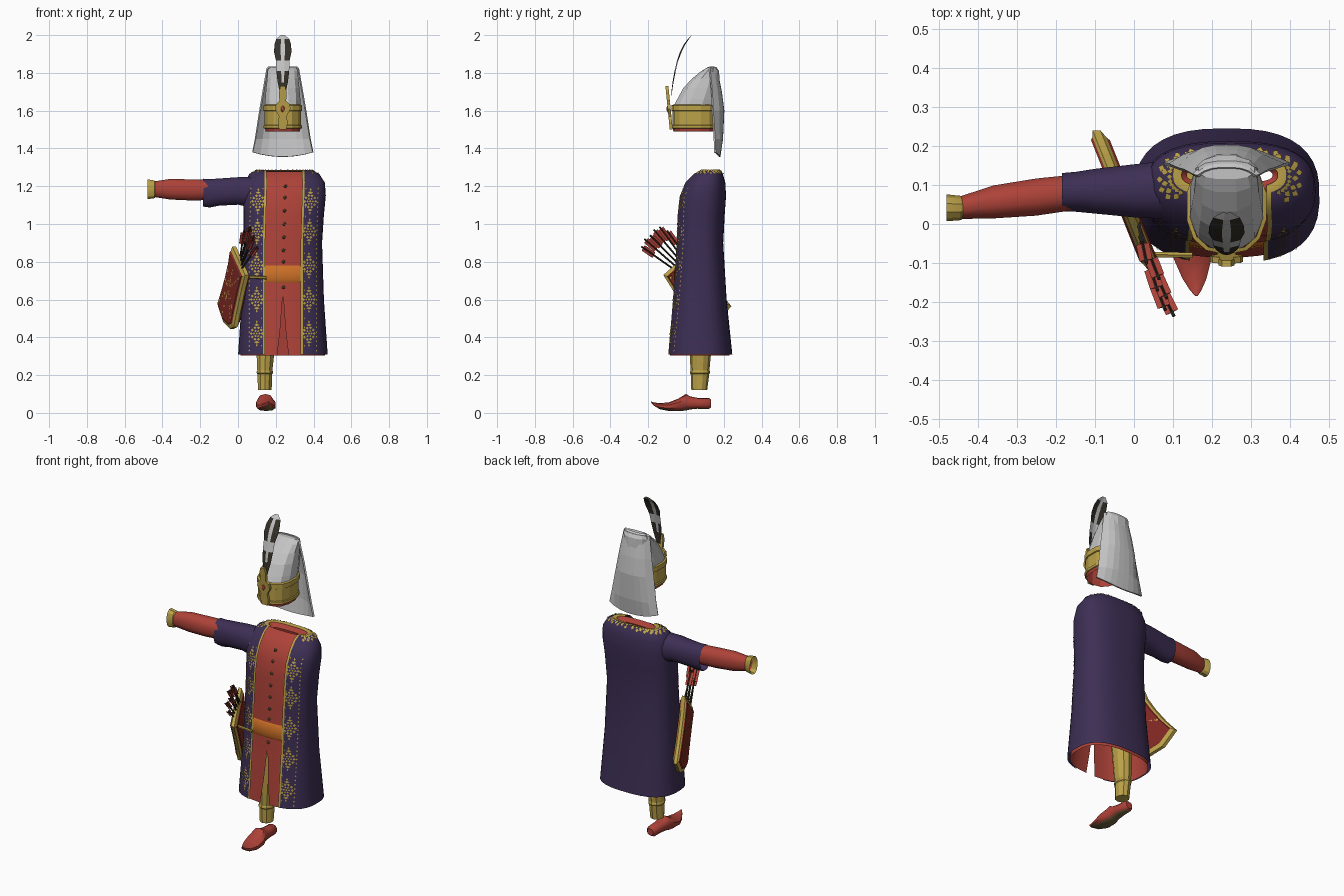
import bpy, bmesh, math, random
from mathutils import Vector, Matrix

random.seed(4)
cube = bpy.data.objects.get("Cube")
if cube:
    bpy.data.objects.remove(cube)


def material(name, *rgb):
    m = bpy.data.materials.new(name)
    m.use_nodes = True
    m.diffuse_color = (*rgb, 1)
    m.node_tree.nodes["Principled BSDF"].inputs["Base Color"].default_value = (*rgb, 1)
    return m


PURPLE = material("deep_purple", .047, .028, .09)
RED = material("brick_red", .42, .055, .04)
GOLD = material("gold", .5, .36, .065)
ORANGE = material("sash_orange", .6, .16, .02)
WHITE = material("felt_white", .55, .55, .55)
DARK = material("dark_brown", .035, .03, .022)
CRIMSON = material("quiver_crimson", .22, .022, .016)
SOLE = material("sole_brown", .16, .12, .05)


def finish(name, bm, mats, smooth=None, recalc=True):
    if recalc:
        bmesh.ops.recalc_face_normals(bm, faces=bm.faces)
    me = bpy.data.meshes.new(name)
    bm.to_mesh(me)
    bm.free()
    for m in mats:
        me.materials.append(m)
    ob = bpy.data.objects.new(name, me)
    bpy.context.scene.collection.objects.link(ob)
    if smooth:
        bpy.ops.object.select_all(action='DESELECT')
        ob.select_set(True)
        bpy.context.view_layer.objects.active = ob
        bpy.ops.object.shade_smooth_by_angle(angle=math.radians(smooth))
    return ob


def loft(name, rings, mats, closed=True, caps=False, rule=None, smooth=None):
    """Skin a list of point rings; rule(row, column) picks the material."""
    bm = bmesh.new()
    vs = [[bm.verts.new(p) for p in r] for r in rings]
    n = len(rings[0])
    for i in range(len(vs) - 1):
        for j in range(n if closed else n - 1):
            k = (j + 1) % n
            f = bm.faces.new((vs[i][j], vs[i][k], vs[i + 1][k], vs[i + 1][j]))
            f.material_index = rule(i, j) if rule else 0
    if caps:
        bm.faces.new(vs[0])
        bm.faces.new(vs[-1])
    return finish(name, bm, mats, smooth)


def power(v, e):
    return math.copysign(abs(v) ** e, v)


def oval(cu, cv, hu, hv, count, n=2.0, turn=.5):
    out = []
    for i in range(count):
        a = 2 * math.pi * (i + turn) / count
        out.append((cu + hu * power(math.cos(a), 2 / n), cv + hv * power(math.sin(a), 2 / n)))
    return out


def stack(rows, count, n=2.0):
    return [[(x, y, z) for x, y in oval(cx, cy, hx, hy, count, n)] for z, cx, cy, hx, hy in rows]


def along_x(rows, count=12):
    return [[(x, y, z) for y, z in oval((y0 + y1) / 2, (z0 + z1) / 2, (y1 - y0) / 2, (z1 - z0) / 2, count, 2.3)]
            for x, y0, y1, z0, z1 in rows]


# Body section by height: z, x range, y range
BODY = [(.31, 0, .475, -.1, .245), (.6, .02, .455, -.075, .215), (.9, .03, .445, -.055, .197),
        (1.05, .03, .455, -.05, .205), (1.15, .025, .465, -.037, .212), (1.22, .035, .46, -.008, .208),
        (1.265, .06, .43, .035, .195), (1.285, .1, .39, .07, .18)]
N = 2.6
GAP = .094


def section(z):
    z = min(max(z, BODY[0][0]), BODY[-1][0])
    for a, b in zip(BODY, BODY[1:]):
        if z <= b[0]:
            t = (z - a[0]) / (b[0] - a[0])
            x0, x1, y0, y1 = [p + (q - p) * t for p, q in zip(a[1:], b[1:])]
            return (x0 + x1) / 2, (y0 + y1) / 2, (x1 - x0) / 2, (y1 - y0) / 2


def arc(z, gap, inset=0, count=34, zoff=0, trim=.012):
    """Body ring open at the front by twice the gap, with a narrow trim column each side."""
    cx, cy, hx, hy = section(z)
    hx, hy = hx - inset, hy - inset
    start = [math.acos(min(1, (g / hx)) ** (N / 2)) for g in (gap, gap + trim)]
    t = start[1]
    angles = [-start[0]] + [-t + (math.pi + 2 * t) * i / count for i in range(count + 1)] + [math.pi + start[0]]
    return [(cx + hx * power(math.cos(a), 2 / N), cy + hy * power(math.sin(a), 2 / N), z + zoff) for a in angles]


# Robe, with gold edging down the opening and round the collar
heights = [b[0] for b in BODY]
rings = [arc(z, GAP) for z in heights] + [arc(1.285, GAP, .022, zoff=-.004)]
last = len(rings[0]) - 2
loft("robe", rings, [PURPLE, GOLD], closed=False, smooth=40,
     rule=lambda i, j: int(j in (0, last) or i == len(heights) - 1))

# Tunic beneath, with a split skirt
loft("tunic", [arc(z, .001, .014, zoff=-.006) for z in [.62] + heights[2:]]
     + [arc(1.285, .001, .035, zoff=-.03)], [RED], smooth=40)
loft("tunic_skirt", [arc(z, g, .014, zoff=-.006) for z, g in ((.31, .03), (.45, .014), (.63, .001))],
     [RED], closed=False, smooth=40)
loft("sash", [arc(z, .001, i) for z, i in ((.69, .012), (.705, .003), (.765, .003), (.78, .012))],
     [ORANGE], smooth=40)


def front(dx, z, off=.004):
    cx, cy, hx, hy = section(z)
    return Vector((cx + dx, cy - hy * max(0, 1 - abs(dx / hx) ** N) ** (1 / N) - off, z))


# Embroidery: thin plates laid on the front panels and the collar
bm = bmesh.new()


def diamond(dx, z, w, h):
    pts = [front(dx + a * w, z + b * h) for a, b in ((-1, 0), (0, -1), (1, 0), (0, 1))]
    bm.faces.new([bm.verts.new(p) for p in pts])


for side in (-1, 1):
    for z in (.42, .6, .78, .96, 1.12):
        for count, r, w in ((10, .029, .008), (6, .014, .006)):
            for i in range(count):
                a = 2 * math.pi * i / count
                diamond(side * .138 + r * math.cos(a), z + r * 1.1 * math.sin(a), w, w)
        diamond(side * .138, z, .006, .006)
        for k in (-1, 1):
            diamond(side * .138, z + k * .046, .014, .007)
            diamond(side * .138, z + k * .062, .005, .008)
    for i in range(36):
        diamond(side * .178, .33 + i * .0245, .004, .006)
        if i % 2:
            diamond(side * .114, .33 + i * .0245, .003, .005)
for i in range(34):
    a = -.7 + (math.pi + 1.4) * i / 33
    for z, s in ((1.281, .007), (1.268 + .006 * (i % 2), .009)):
        cx, cy, hx, hy = section(z)
        c = Vector((cx + hx * power(math.cos(a), 2 / N), cy + hy * power(math.sin(a), 2 / N), z + .004))
        u = Vector((-math.sin(a), math.cos(a), 0)) * s
        v = Vector((math.cos(a), math.sin(a), -.7)) * s
        bm.faces.new([bm.verts.new(c + d) for d in (u, v, -u, -v)])
finish("embroidery", bm, [GOLD], recalc=False)

# Buttons down the tunic
bm = bmesh.new()
for z in (1.2, 1.14, 1.07, 1.0, .93, .86, .8, .665):
    bmesh.ops.create_icosphere(bm, subdivisions=1, radius=.01,
                               matrix=Matrix.Translation(front(.004, z, -.013)))
finish("buttons", bm, [SOLE])

# Right arm: wide upper sleeve, fitted lower sleeve, flared cuff
loft("upper_sleeve", along_x([(.09, .01, .165, 1.08, 1.25), (0, .015, .155, 1.1, 1.25),
                              (-.1, .025, .143, 1.095, 1.243), (-.15, .03, .135, 1.085, 1.24),
                              (-.185, .03, .132, 1.09, 1.242)]), [PURPLE], smooth=40)
loft("lower_sleeve", along_x([(-.15, .035, .128, 1.125, 1.236), (-.25, .02, .118, 1.123, 1.238),
                              (-.36, .013, .1, 1.128, 1.24), (-.45, .012, .07, 1.143, 1.226)]),
     [RED], smooth=40)
loft("cuff", along_x([(-.438, .014, .07, 1.14, 1.228), (-.443, .009, .073, 1.135, 1.232),
                      (-.48, .006, .077, 1.13, 1.238)]), [GOLD], smooth=30)

# Right leg and shoe
loft("leg", stack([(.12, .142, .07, .038, .042), (.205, .142, .074, .041, .049), (.21, .142, .074, .045, .053),
                   (.22, .142, .074, .045, .053), (.225, .142, .074, .042, .05), (.31, .145, .076, .049, .056),
                   (.55, .155, .076, .06, .065)], 10), [GOLD], caps=True, smooth=30)
shoe = [(.133, .145, .02, .03, .07), (.12, .145, .03, .02, .08), (.06, .145, .036, .022, .08),
        (.02, .145, .04, .018, .088), (0, .145, .043, .012, .1), (-.04, .148, .054, .01, .076),
        (-.09, .15, .05, .01, .056), (-.14, .155, .032, .02, .051), (-.17, .158, .015, .038, .056),
        (-.185, .16, .003, .055, .061)]
shoe_ob = loft("shoe", [[(x, y, z) for x, z in oval(cx, (a + b) / 2, hx, (b - a) / 2, 10, 2.4)]
                        for y, cx, hx, a, b in shoe], [RED, SOLE], caps=True, smooth=40)
for p in shoe_ob.data.polygons:
    p.material_index = int(p.normal.z < -.8)

# Hat: gold band, red lining, tall felt crown, hanging back drape
HX = .237
loft("hat_band", stack([(z, HX, .045, .098 + e, .117 + e) for z, e in
                        ((1.505, 0), (1.507, .005), (1.522, .005), (1.525, 0), (1.597, 0),
                         (1.6, .006), (1.628, .006), (1.632, -.004))], 14, 2.4), [GOLD])
loft("hat_lining", stack([(1.49, HX, .045, .092, .111), (1.51, HX, .045, .097, .116),
                          (1.6, HX, .045, .09, .109)], 14, 2.4), [RED])
loft("hat_crown", stack([(1.62, HX, .045, .096, .115), (1.66, HX, .06, .096, .11), (1.72, HX, .083, .091, .1),
                         (1.77, HX, .105, .085, .075), (1.81, HX, .128, .082, .048),
                         (1.83, HX, .138, .074, .024)], 12, 2.3), [WHITE], caps=True)
drape = []
for z, hx, y0, y1, sag in ((1.835, .075, .125, .145, 0), (1.825, .086, .128, .165, 0), (1.7, .108, .14, .19, 0),
                           (1.6, .125, .145, .203, 0), (1.45, .148, .155, .196, 0), (1.38, .162, .158, .182, .025)):
    ts = [i / 4 for i in range(-4, 5)]
    drape.append([(HX + hx * t, y1 - (y1 - y0) * abs(t) ** 3, z - sag * (1 - t * t)) for t in ts])
ob = loft("hat_drape", drape, [WHITE], closed=False)
ob.modifiers.new("thickness", 'SOLIDIFY').thickness = .01

# Front ornament with gem and curved feather
shape = [(.02, 1.5), (.026, 1.54), (.02, 1.57), (.042, 1.61), (.036, 1.635), (.018, 1.65), (.02, 1.7), (.012, 1.73)]
outline = [(HX + w, z) for w, z in shape] + [(HX - w, z) for w, z in reversed(shape)]
loft("ornament", [[(x, y - .1 * (z - 1.5), z) for x, z in outline] for y in (-.086, -.07)], [GOLD], caps=True)
bm = bmesh.new()
bmesh.ops.create_icosphere(bm, subdivisions=1, radius=.02,
                           matrix=Matrix.Translation((HX, -.096, 1.61)) @ Matrix.Diagonal((.6, .4, 1, 1)))
finish("gem", bm, [RED])
path = [(-.08, 1.68, .012), (-.073, 1.75, .027), (-.063, 1.81, .034), (-.05, 1.865, .036), (-.035, 1.91, .046),
        (-.015, 1.95, .044), (.008, 1.98, .034), (.028, 2.0, .01)]
loft("feather", [[(HX + w * t, y + .25 * w * abs(t), z) for t in (-1, -.25, .25, 1)] for y, z, w in path],
     [WHITE, DARK], closed=False, rule=lambda i, j: int((i in (0, 1, 3, 4, 5) and j != 1) or i == 0))

# Quiver: flat curved case hung beside the hip, gold along its edge
profile = [(.05, .88), (-.03, .81), (-.12, .73), (-.07, .65), (0, .52), (.03, .455), (.08, .445), (.17, .48),
           (.24, .565), (.18, .64), (.12, .73), (.075, .81)]
mid = Vector((.06, .66))


def case_point(p, off, scale):
    q = mid + (Vector(p) - mid) * scale
    return Vector((-.4 * q.x + off, q.x, q.y))


loft("quiver", [[case_point(p, o, s) for p in profile] for o, s in
                ((-.024, .86), (-.018, .9), (-.01, 1), (.01, 1), (.018, .9), (.024, .86))],
     [CRIMSON, GOLD], caps=True, rule=lambda i, j: int(i in (1, 2, 3)))
bm = bmesh.new()
for i in range(90):
    p = mid + (Vector(profile[i % len(profile)]) - mid) * random.uniform(.1, .78)
    off = -.027 if i % 3 else .027
    s = random.uniform(.004, .009)
    bm.faces.new([bm.verts.new(case_point(p + Vector(d) * s, off, 1)) for d in ((1, 0), (0, 1), (-1, 0), (0, -1))])
finish("quiver_scrolls", bm, [GOLD], recalc=False)


def rod(bm, a, b, rx, ry, sides=6, spin=0):
    a, b = Vector(a), Vector(b)
    m = Matrix.Translation((a + b) / 2) @ (b - a).to_track_quat('Z', 'Y').to_matrix().to_4x4()
    m = m @ Matrix.Rotation(spin, 4, 'Z') @ Matrix.Diagonal((rx, ry, 1, 1))
    bmesh.ops.create_cone(bm, cap_ends=True, segments=sides, radius1=1, radius2=1, depth=(b - a).length, matrix=m)


# Arrows fanning out of the quiver, with crossed fletching
shafts, vanes = bmesh.new(), bmesh.new()
for i, (y, z) in enumerate(((-.235, .88), (-.22, .92), (-.19, .94), (-.17, .97), (-.14, .985), (-.1, .965))):
    x = -.4 * y + .008 * (-1) ** i
    base = Vector((.01, -.05 + .012 * i, .75 + .012 * i))
    tip = Vector((x, y, z))
    d = (tip - base).normalized()
    rod(shafts, base, tip, .005, .005)
    for spin in (0, math.pi / 2):
        rod(vanes, tip - d * .085, tip - d * .012, .017, .0025, 4, spin)
finish("arrow_shafts", shafts, [DARK])
finish("arrow_fletching", vanes, [RED])

# Strap joining the quiver to the belt
bm = bmesh.new()
rod(bm, (.05, -.078, .72), (.15, -.08, .715), .008, .008)
finish("quiver_strap", bm, [GOLD])
